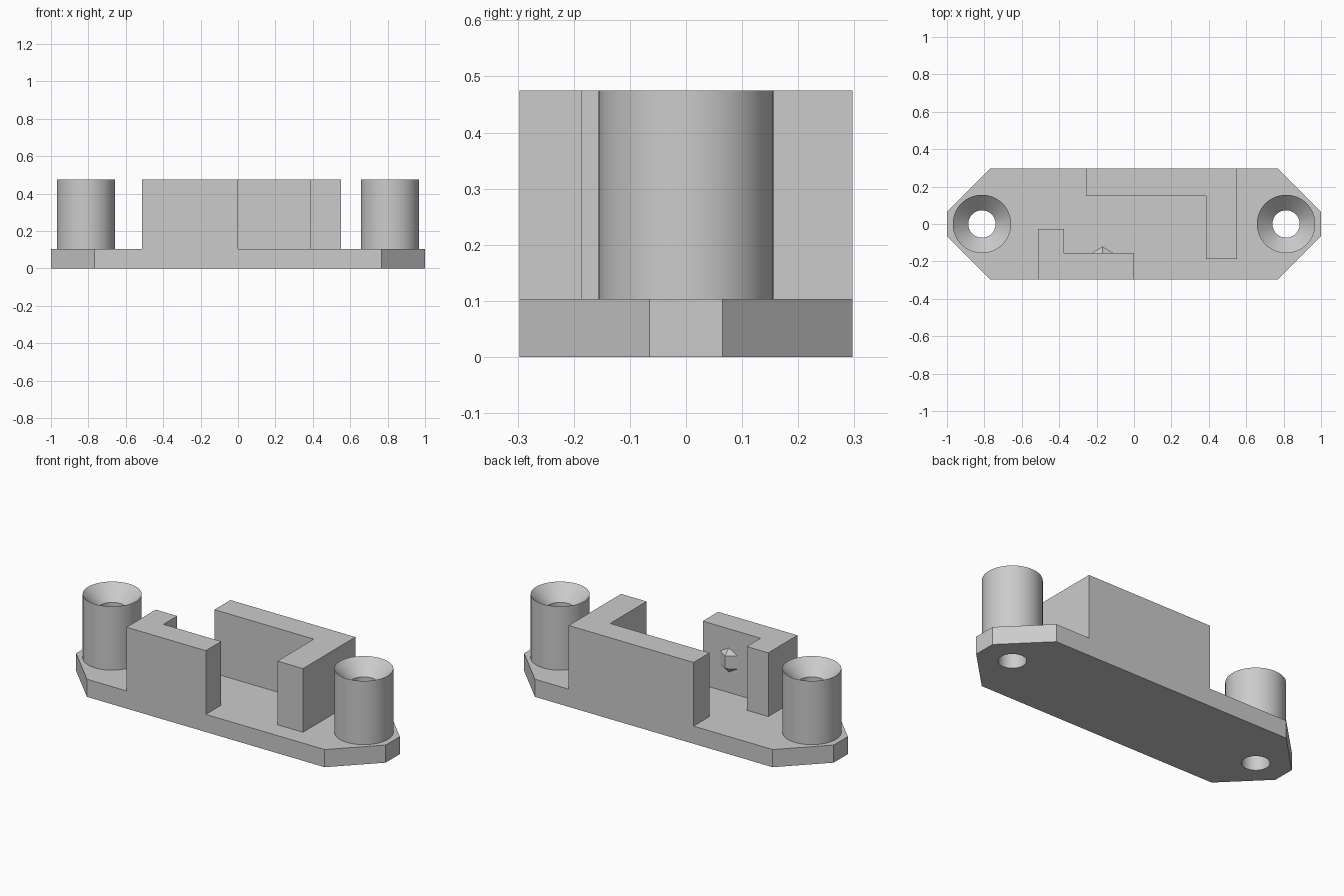
import bpy, bmesh, math
from mathutils import Matrix, Vector

cube = bpy.data.objects.get("Cube")
if cube:
    bpy.data.objects.remove(cube, do_unlink=True)

BASE_TOP, TOP = 0.103, 0.475
HALF_Y = 0.297
POST_X, POST_R, HOLE_R = 0.813, 0.156, 0.073
SEGMENTS = 64

grey = bpy.data.materials.new("plain_grey")
grey.use_nodes = True
grey.diffuse_color = (0.6, 0.6, 0.6, 1)
grey.node_tree.nodes["Principled BSDF"].inputs["Base Color"].default_value = grey.diffuse_color


def finish(name, bm):
    bmesh.ops.recalc_face_normals(bm, faces=bm.faces)
    mesh = bpy.data.meshes.new(name)
    bm.to_mesh(mesh)
    bm.free()
    mesh.materials.append(grey)
    obj = bpy.data.objects.new(name, mesh)
    bpy.context.collection.objects.link(obj)
    return obj


def activate(obj):
    bpy.ops.object.select_all(action='DESELECT')
    obj.select_set(True)
    bpy.context.view_layer.objects.active = obj


def smooth(obj):
    activate(obj)
    bpy.ops.object.shade_smooth_by_angle(angle=math.radians(30))


def prism(name, outline, z0, z1):
    """Extrude a plan outline upwards."""
    bm = bmesh.new()
    face = bm.faces.new([bm.verts.new((x, y, z0)) for x, y in outline])
    new = bmesh.ops.extrude_face_region(bm, geom=[face])["geom"]
    bmesh.ops.translate(bm, vec=(0, 0, z1 - z0),
                        verts=[v for v in new if isinstance(v, bmesh.types.BMVert)])
    return finish(name, bm)


# Base plate with chamfered corners
corner = [(1, 0.065), (0.768, HALF_Y)]
right_half = [(x, -y) for x, y in reversed(corner)] + corner
base = prism("base_plate", right_half + [(-x, -y) for x, y in right_half], 0, BASE_TOP)

# Screw holes through the plate
bm = bmesh.new()
for side in (-1, 1):
    bmesh.ops.create_cone(bm, cap_ends=True, segments=SEGMENTS, radius1=HOLE_R,
                          radius2=HOLE_R, depth=1,
                          matrix=Matrix.Translation((side * POST_X, 0, 0)))
cutter = finish("hole_cutter", bm)
cutter.hide_render = True
cut = base.modifiers.new("screw_holes", 'BOOLEAN')
cut.operation, cut.solver, cut.object = 'DIFFERENCE', 'EXACT', cutter
activate(base)
bpy.ops.object.modifier_apply(modifier=cut.name)
bpy.data.objects.remove(cutter, do_unlink=True)
smooth(base)

# Countersunk screw posts, turned from a profile
profile = [(HOLE_R, BASE_TOP), (POST_R, BASE_TOP), (POST_R, TOP),
           (HOLE_R, TOP - (POST_R - HOLE_R))]
for name, side in (("left_post", 1), ("right_post", -1)):
    bm = bmesh.new()
    ring = [bm.verts.new((r, 0, z)) for r, z in profile]
    edges = [bm.edges.new((ring[i], ring[(i + 1) % len(ring)])) for i in range(len(ring))]
    bmesh.ops.spin(bm, geom=ring + edges, cent=(0, 0, 0), axis=(0, 0, 1),
                   angle=math.tau, steps=SEGMENTS)
    bmesh.ops.remove_doubles(bm, verts=bm.verts, dist=0.0005)
    bmesh.ops.translate(bm, verts=bm.verts, vec=(side * POST_X, 0, 0))
    smooth(finish(name, bm))

# L-shaped holding walls
WALL_IN = -0.155
prism("front_wall", [(-0.512, -HALF_Y), (0, -HALF_Y), (0, WALL_IN), (-0.373, WALL_IN),
                     (-0.373, -0.028), (-0.512, -0.028)], BASE_TOP, TOP)
prism("back_wall", [(0.55, HALF_Y), (-0.257, HALF_Y), (-0.257, 0.15), (0.385, 0.15),
                    (0.385, -0.186), (0.55, -0.186)], BASE_TOP, TOP)

# Small faceted catch on the inside of the front wall
bm = bmesh.new()
centre, size = Vector((-0.168, WALL_IN, 0.293)), 0.075
for i in range(6):
    a = math.radians(30 + 60 * i)
    bm.verts.new(centre + Vector((size * math.cos(a), -0.005, size * math.sin(a))))
for dz in (-size / 2, size / 2):
    bm.verts.new(centre + Vector((0, 0.035, dz)))
bmesh.ops.convex_hull(bm, input=bm.verts)
finish("catch", bm)
